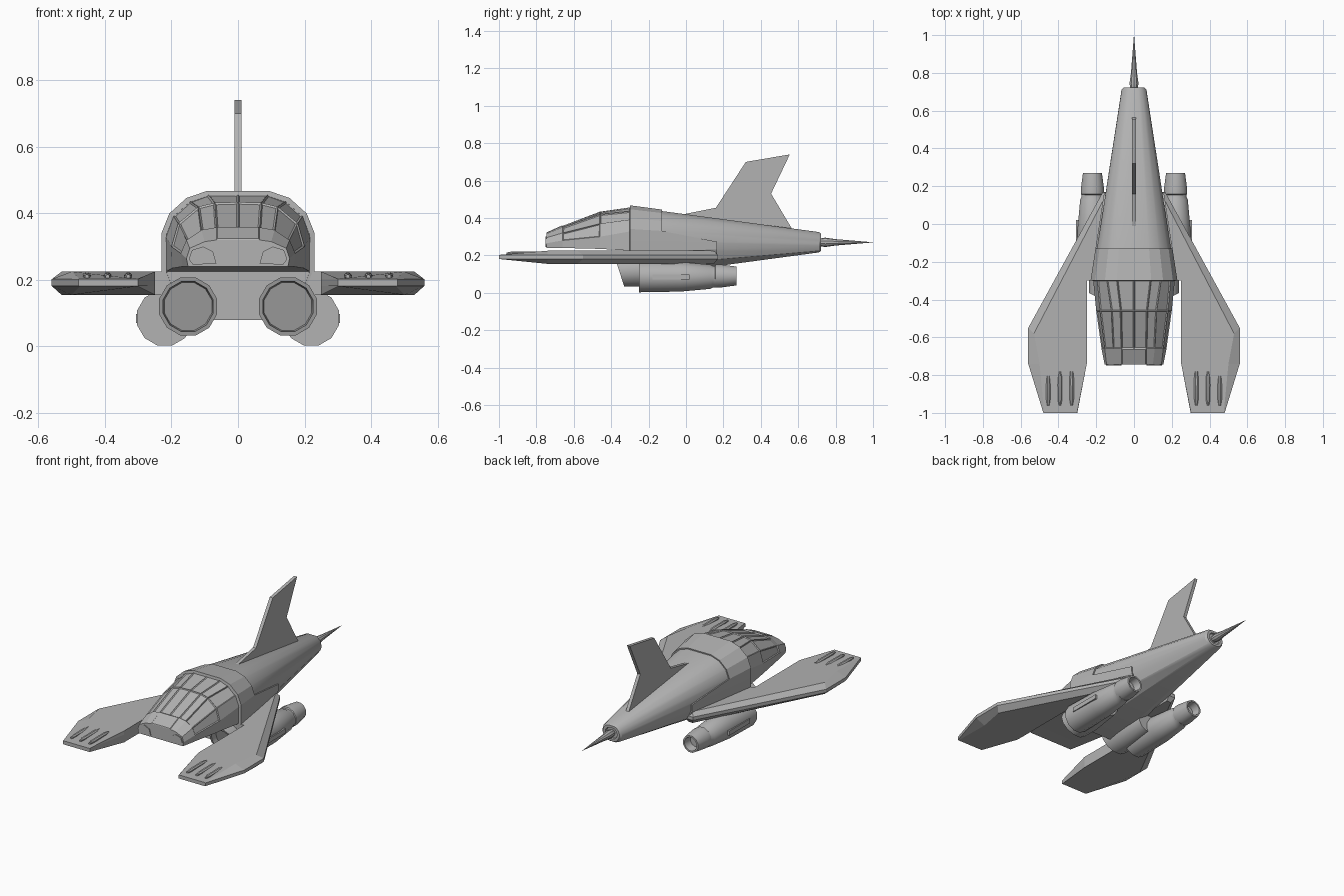
import bpy, bmesh, math

cube = bpy.data.objects.get("Cube")
if cube:
    bpy.data.objects.remove(cube)

grey = bpy.data.materials.new("hull_grey")
grey.use_nodes = True
COLOUR = (0.45, 0.45, 0.45, 1)
grey.diffuse_color = COLOUR
grey.node_tree.nodes["Principled BSDF"].inputs["Base Color"].default_value = COLOUR


def finish(name, bm, smooth=None):
    bmesh.ops.recalc_face_normals(bm, faces=bm.faces)
    mesh = bpy.data.meshes.new(name)
    bm.to_mesh(mesh)
    bm.free()
    mesh.materials.append(grey)
    ob = bpy.data.objects.new(name, mesh)
    bpy.context.collection.objects.link(ob)
    if smooth:
        bpy.ops.object.select_all(action='DESELECT')
        ob.select_set(True)
        bpy.context.view_layer.objects.active = ob
        bpy.ops.object.shade_smooth_by_angle(angle=math.radians(smooth))
    return ob


def loft(rings, closed=True, caps=True):
    """Skin a list of equal-length point rings."""
    bm = bmesh.new()
    rows = [[bm.verts.new(p) for p in ring] for ring in rings]
    n = len(rows[0])
    for a, b in zip(rows, rows[1:]):
        for i in range(n if closed else n - 1):
            j = (i + 1) % n
            bm.faces.new((a[i], a[j], b[j], b[i]))
    if caps:
        bm.faces.new(rows[0])
        bm.faces.new(rows[-1])
    return bm


def tube(name, cx, cz, profile, sides=12, slant=0, smooth=35):
    """Turned part along y; slant leans the first rings forward at the top."""
    rings = []
    for k, (y, r, lean) in enumerate(profile):
        ring = []
        for i in range(sides):
            a = math.tau * (i + 0.5) / sides
            dz = r * math.sin(a)
            ring.append((cx + r * math.cos(a), y - slant * lean * dz, cz + dz))
        rings.append(ring)
    return finish(name, loft(rings), smooth)


def prism(name, outline, axis, lo, hi):
    """Extrude a 2D outline along x or y."""
    place = (lambda p, d: (d, *p)) if axis == 'x' else (lambda p, d: (p[0], d, p[1]))
    return finish(name, loft([[place(p, d) for p in outline] for d in (lo, hi)]))


def full(half, y):
    """Mirror a half section (top to bottom) into a closed ring."""
    return [(x, y, z) for x, z in half] + [(-x, y, z) for x, z in reversed(half)]


# Main hull, a long tapering tail cone
FRONT_Y, TAIL_Y = -0.30, 0.71
FRONT = [(.09, .46), (.15, .44), (.2, .395), (.222, .34), (.222, .28),
         (.222, .22), (.19, .14), (.10, .08)]
TAIL = [(.022, .325), (.04, .32), (.058, .302), (.065, .28), (.066, .265),
        (.062, .25), (.045, .225), (.022, .216)]


def section(y):
    t = (y - FRONT_Y) / (TAIL_Y - FRONT_Y)
    return [(a + (c - a) * t, b + (d - b) * t) for (a, b), (c, d) in zip(FRONT, TAIL)]


def shrunk(k):
    return [(x * k, .27 + (z - .27) * k) for x, z in TAIL]


finish("hull", loft([full(section(FRONT_Y), FRONT_Y), full(TAIL, TAIL_Y),
                     full(shrunk(.85), .722), full(shrunk(.6), .722),
                     full(shrunk(.55), .712)]), 30)

# Raised collar with side skirts
back = [-.13] * 4 + [.165] * 3
rows = []
for row in ([FRONT_Y] * 7, back):
    half = [(section(y)[i][0], y, section(y)[i][1]) for i, y in enumerate(row)]
    rows.append([(-x, y, z) for x, y, z in reversed(half)] + half)
collar = finish("collar", loft(rows, closed=False, caps=False))
solid = collar.modifiers.new("thickness", 'SOLIDIFY')
solid.thickness, solid.offset = .016, 0

# Tail spike
tube("tail_spike", 0, .27, [(.70, .018, 0), (.725, .022, 0), (.745, .025, 0),
                            (.80, .017, 0), (1.0, .0005, 0)], 10)

# Cockpit with sunken window panes
cabin = [(-.745, [(0, .32), (.065, .32), (.10, .315), (.145, .295), (.155, .265), (.15, .24)]),
         (-.66, [(0, .358), (.065, .358), (.11, .35), (.155, .32), (.172, .28), (.167, .24)]),
         (-.46, [(0, .434), (.07, .432), (.12, .42), (.18, .37), (.2, .30), (.198, .235)]),
         (-.29, [(0, .458), (.09, .458), (.145, .438), (.195, .393), (.217, .33), (.215, .225)])]
rings = []
for y, half in cabin:
    rings.append([(x, y, z) for x, z in half] + [(-x, y, z) for x, z in reversed(half[1:])])
bm = loft(rings)
bmesh.ops.recalc_face_normals(bm, faces=bm.faces)
panes = [f for f in bm.faces if len(f.verts) == 4 and f.normal.z > .3
         and f.calc_center_median().y > -.6]
hatch = [f for f in bm.faces if len(f.verts) == 4 and f.normal.z > .3
         and f.calc_center_median().y < -.6 and abs(f.calc_center_median().x) < .06]
bmesh.ops.inset_individual(bm, faces=panes, thickness=.007, depth=-.005)
bmesh.ops.inset_region(bm, faces=hatch, thickness=.004, depth=.003)
finish("cockpit", bm)

# Dorsal fin
prism("dorsal_fin", [(-.04, .40), (-.03, .417), (.16, .455), (.32, .70), (.555, .74),
                     (.455, .53), (.565, .345), (.565, .32)], 'x', -.01, .01)

WING_OUT = [(.12, .17), (.165, .17), (.56, -.55), (.56, -.74), (.48, -1),
            (.30, -1), (.25, -.74), (.25, -.30), (.12, -.30)]
WING_IN = [(.12, .15), (.15, .15), (.53, -.58), (.50, -.74), (.475, -1),
           (.302, -1), (.25, -.74), (.25, -.30), (.12, -.30)]

for side, s in (("left", 1), ("right", -1)):
    # Forward-swept wing with bevelled rim and thin leading edge
    def level(outline, z, tip):
        return [(s * x, y, tip if y == -1 else z) for x, y in outline]
    finish(side + "_wing", loft([level(WING_IN, .155, .181), level(WING_OUT, .182, .182),
                                 level(WING_OUT, .202, .202), level(WING_IN, .225, .203)]))

    # Three small guns sunk into the wing top
    for k in range(3):
        tube(f"{side}_gun_{k + 1}", s * (.33 + .062 * k), .21,
             [(-.96, .006, 0), (-.93, .012, 0), (-.82, .013, 0), (-.78, .008, 0)], 8)

    # Slanted air intake with recessed mouth
    tube(side + "_intake", s * .15, .12,
         [(-.32, .074, 1), (-.358, .078, 1), (-.358, .09, 1), (-.24, .09, 0), (-.05, .07, 0)],
         12, slant=.32)

    # Engine pod, nozzle and side rib
    tube(side + "_engine", s * .22, .086,
         [(-.25, .086, 0), (-.03, .082, 0), (.13, .067, 0), (.142, .06, 0), (.17, .06, 0)])
    tube(side + "_nozzle", s * .22, .09,
         [(.15, .05, 0), (.158, .063, 0), (.19, .063, 0), (.27, .052, 0), (.27, .042, 0),
          (.22, .036, 0)])
    prism(side + "_engine_rib", [(s * .28, .07), (s * .307, .07), (s * .307, .097), (s * .28, .097)],
          'y', -.18, .02)

    # Nose lamp plate
    prism(side + "_nose_lamp", [(s * .065, .25), (s * .075, .285), (s * .105, .30), (s * .138, .29),
                                (s * .148, .262), (s * .135, .245)], 'y', -.75, -.744)
